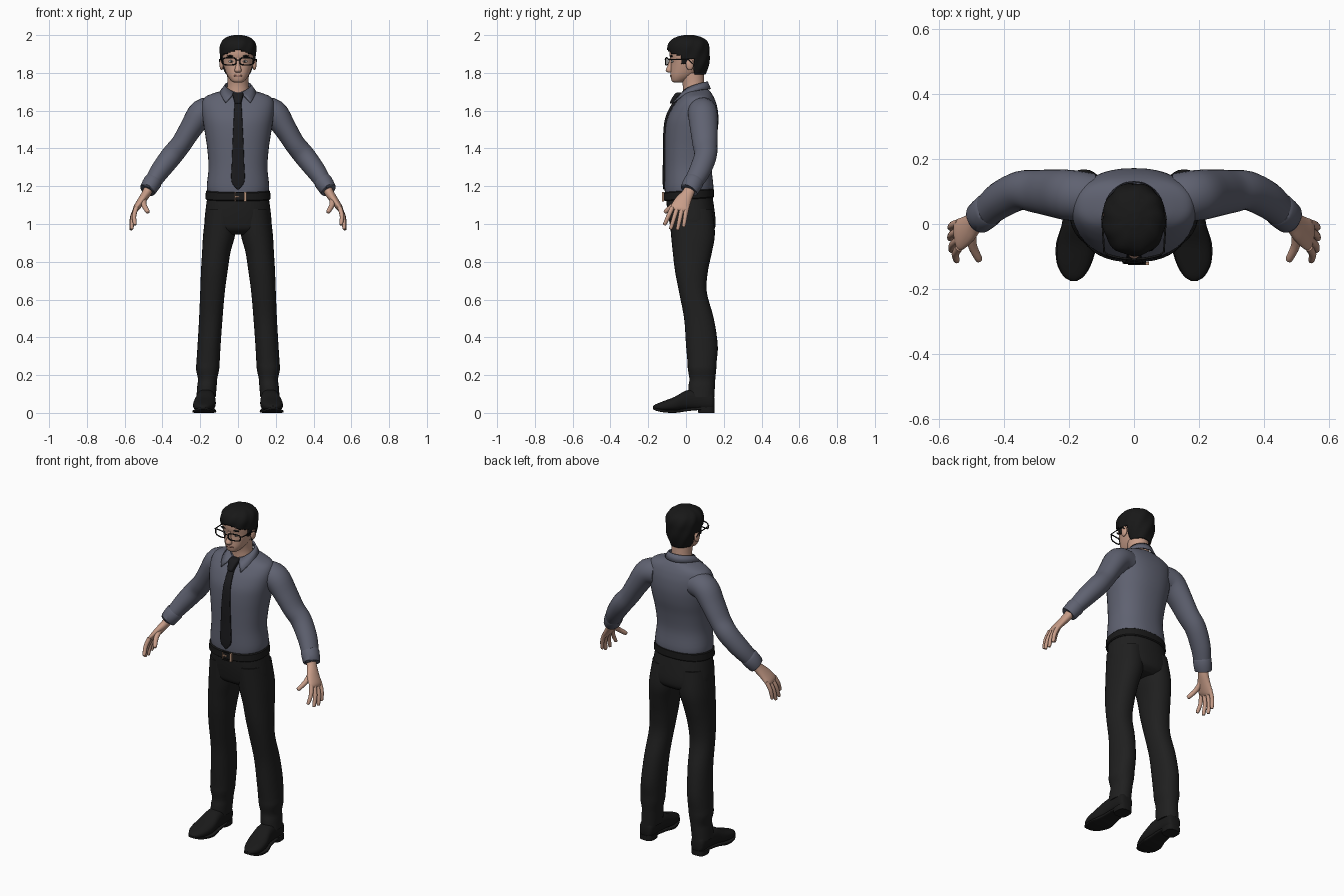
import bpy, bmesh, math
from mathutils import Vector

if "Cube" in bpy.data.objects:
    bpy.data.objects.remove(bpy.data.objects["Cube"])


def material(name, *rgb):
    mat = bpy.data.materials.new(name)
    mat.use_nodes = True
    mat.diffuse_color = (*rgb, 1)
    bsdf = next(n for n in mat.node_tree.nodes if n.type == 'BSDF_PRINCIPLED')
    bsdf.inputs["Base Color"].default_value = (*rgb, 1)
    return mat


SKIN = material("skin", .58, .34, .25)
SHIRT = material("slate_shirt", .115, .122, .165)
CLOTH = material("trouser_black", .014, .014, .014)
TIE = material("tie_black", .011, .011, .013)
HAIR = material("hair_black", .009, .009, .009)
LEATHER = material("leather_black", .01, .01, .01)
METAL = material("buckle_tan", .5, .3, .2)
LIPS = material("lips", .4, .19, .15)
WHITE = material("eye_white", .6, .57, .54)


def finish(name, bm, mat, mirror=False, thickness=0, angle=45):
    """Turn a bmesh into a smooth object, mirrored across x if wanted."""
    mesh = bpy.data.meshes.new(name)
    bm.to_mesh(mesh)
    bm.free()
    mesh.materials.append(mat)
    obj = bpy.data.objects.new(name, mesh)
    bpy.context.collection.objects.link(obj)
    bpy.ops.object.select_all(action='DESELECT')
    obj.select_set(True)
    bpy.context.view_layer.objects.active = obj
    bpy.ops.object.shade_smooth_by_angle(angle=math.radians(angle))
    if thickness:
        obj.modifiers.new("Thickness", 'SOLIDIFY').thickness = thickness
    if mirror:
        obj.modifiers.new("Mirror", 'MIRROR')
    return obj


def spline(rows, steps):
    """Catmull-Rom blend between section rows."""
    out = []
    for i in range(len(rows) - 1):
        p = [rows[min(max(i + k, 0), len(rows) - 1)] for k in (-1, 0, 1, 2)]
        for s in range(steps):
            t = s / steps
            out.append([b + t / 2 * (c - a + t * (2*a - 5*b + 4*c - d + t * (3*b - a - 3*c + d)))
                        for a, b, c, d in zip(*p)])
    return out + [list(rows[-1])]


def loft(rows, axis='z', power=2.0, steps=4, n=28):
    """Skin sections: (pos, lo, hi, lo, hi) on an axis, or (x, y, z, r, r) on a path."""
    rows = spline(rows, steps)
    bm = bmesh.new()
    rings = []
    for i, row in enumerate(rows):
        if axis == 'path':
            here, ru, rv = Vector(row[:3]), row[3], row[4]
            ahead, behind = rows[min(i + 1, len(rows) - 1)], rows[max(i - 1, 0)]
            t = (Vector(ahead[:3]) - Vector(behind[:3])).normalized()
            y = Vector((0, 1, 0))
            v = (y - t * t.dot(y)).normalized()
            u = v.cross(t)
        else:
            pos, a, b, c, d = row
            ru, rv = max((b - a) / 2, .001), max((d - c) / 2, .001)
            u = Vector((1, 0, 0))
            v = Vector((0, 1, 0)) if axis == 'z' else Vector((0, 0, 1))
            along = Vector((0, 0, 1)) if axis == 'z' else Vector((0, 1, 0))
            here = along * pos + u * (a + b) / 2 + v * (c + d) / 2
        ring = []
        for k in range(n):
            ang = math.tau * k / n
            cs, sn = math.cos(ang), math.sin(ang)
            cu = math.copysign(abs(cs) ** (2 / power), cs)
            cv = math.copysign(abs(sn) ** (2 / power), sn)
            ring.append(bm.verts.new(here + u * ru * cu + v * rv * cv))
        rings.append(ring)
    for low, high in zip(rings, rings[1:]):
        for k in range(n):
            m = (k + 1) % n
            bm.faces.new((low[k], low[m], high[m], high[k]))
    bm.faces.new(rings[0])
    bm.faces.new(rings[-1])
    bmesh.ops.recalc_face_normals(bm, faces=bm.faces)
    return bm


def even(*rows):
    """Rows symmetric in x: (z, half width, back y, front y)."""
    return [(z, -w, w, lo, hi) for z, w, lo, hi in rows]


def ball(name, centre, radii, mat, mirror=False):
    bm = bmesh.new()
    bmesh.ops.create_uvsphere(bm, u_segments=16, v_segments=10, radius=1)
    for v in bm.verts:
        v.co = Vector(c + r * p for c, r, p in zip(centre, radii, v.co))
    return finish(name, bm, mat, mirror)


def box(name, centre, size, mat):
    bm = bmesh.new()
    bmesh.ops.create_cube(bm, size=1)
    for v in bm.verts:
        v.co = Vector(c + s * p for c, s, p in zip(centre, size, v.co))
    return finish(name, bm, mat)


# Shirt body, sleeves and cuffs
finish("shirt_body", loft(even(
    (1.155, .158, -.11, .138), (1.2, .165, -.114, .145), (1.3, .156, -.113, .136),
    (1.4, .163, -.113, .148), (1.48, .175, -.111, .165), (1.55, .186, -.102, .172),
    (1.61, .192, -.077, .167), (1.65, .188, -.05, .156), (1.675, .17, -.03, .145),
    (1.692, .13, -.018, .135), (1.705, .088, -.01, .125), (1.715, .06, 0, .11)), power=2.3, n=40), SHIRT)
finish("sleeves", loft([
    (.12, .085, 1.6, .07, .07), (.19, .088, 1.588, .072, .078), (.25, .095, 1.505, .06, .073),
    (.3, .1, 1.425, .055, .066), (.35, .103, 1.363, .057, .06), (.41, .075, 1.285, .052, .057),
    (.45, .042, 1.225, .044, .05), (.47, .024, 1.19, .038, .042)], 'path'), SHIRT, True)
finish("cuffs", loft([
    (.446, .045, 1.232, .044, .048), (.45, .042, 1.226, .049, .053),
    (.477, .019, 1.183, .045, .05), (.479, .017, 1.18, .04, .045)], 'path', steps=2), SHIRT, True)

# Folded collar with front points
bm = bmesh.new()
strip = []
for i in range(41):
    a = i / 20 - 1
    drop = a ** 4
    top, low = math.radians(165) * a, math.radians(150) * a
    wide = .09 + .04 * drop
    strip.append((
        bm.verts.new((.07 * math.sin(top), .045 + .07 * math.cos(top), 1.755 - .06 * a * a)),
        bm.verts.new((wide * math.sin(low), .042 + wide * math.cos(low), 1.715 - .07 * drop))))
for p, q in zip(strip, strip[1:]):
    bm.faces.new((p[0], q[0], q[1], p[1]))
finish("collar", bm, SHIRT, thickness=.008)

# Necktie blade and knot lying on the chest
finish("tie_blade", loft(even(
    (1.183, .003, -.12, -.108), (1.225, .034, -.124, -.108), (1.32, .033, -.123, -.107),
    (1.45, .028, -.122, -.106), (1.55, .023, -.113, -.09), (1.61, .02, -.089, -.065),
    (1.655, .016, -.063, -.035)), power=4), TIE)
finish("tie_knot", loft(even(
    (1.638, .017, -.083, -.04), (1.65, .02, -.083, -.03), (1.685, .029, -.062, -.01),
    (1.697, .024, -.047, -.01)), power=3), TIE)

# Trousers
finish("trouser_hips", loft(even(
    (1.16, .16, -.107, .138), (1.08, .171, -.1, .15), (1.01, .177, -.088, .157),
    (.97, .165, -.075, .15), (.945, .13, -.04, .12)), power=2.3, n=40), CLOTH)
finish("trouser_legs", loft([
    (1.08, .005, .168, -.09, .14), (.95, .014, .184, -.08, .153), (.85, .04, .19, -.07, .137),
    (.75, .055, .196, -.058, .116), (.64, .07, .2, -.037, .11), (.5, .082, .206, -.01, .147),
    (.36, .092, .214, 0, .168), (.27, .097, .22, .008, .162), (.23, .1, .222, .01, .16),
    (.18, .11, .212, .018, .155), (.14, .113, .216, .013, .153), (.085, .118, .22, .012, .15)],
    power=2.2), CLOTH, True)

# Belt, higher at the back, with buckle
bm = loft(even((1.125, .168, -.112, .143), (1.13, .173, -.118, .148),
               (1.168, .17, -.118, .147), (1.173, .165, -.112, .142)), power=2.3, steps=1, n=40)
for v in bm.verts:
    v.co.z += .07 * v.co.y + .004
finish("belt", bm, LEATHER, angle=30)
box("buckle_inner_bar", (-.016, -.122, 1.144), (.006, .009, .05), METAL)
box("buckle_outer_bar", (.038, -.122, 1.144), (.015, .009, .05), METAL)
box("buckle_prong", (-.004, -.122, 1.144), (.024, .009, .007), METAL)
for z in (1.121, 1.167):
    box("buckle_rail", (.01, -.122, z), (.055, .009, .006), LEATHER)

# Shoes with sole and heel
finish("shoe_uppers", loft([
    (.15, .15, .19, .03, .08), (.135, .13, .212, .014, .11), (.06, .124, .216, .016, .125),
    (0, .12, .222, .016, .118), (-.06, .118, .236, .01, .085), (-.12, .132, .236, .01, .062),
    (-.16, .155, .216, .016, .046), (-.174, .175, .196, .022, .036)], 'y', power=2.5), LEATHER, True)
finish("shoe_soles", loft([
    (.14, .135, .208, .014, .03), (.06, .126, .215, .014, .03), (0, .122, .222, .008, .024),
    (-.06, .115, .24, 0, .016), (-.12, .13, .238, .003, .018),
    (-.16, .153, .218, .012, .025), (-.175, .175, .196, .02, .029)], 'y', power=5), LEATHER, True)
finish("shoe_heels", loft([(0, .13, .214, .065, .152), (.03, .128, .216, .06, .152)],
                          power=3, steps=1), LEATHER, True)

# Hands
finish("palms", loft([
    (.465, .028, 1.205, .025, .033), (.483, .012, 1.165, .024, .031), (.512, -.016, 1.122, .021, .043),
    (.538, -.033, 1.085, .017, .049), (.545, -.038, 1.07, .01, .042)], 'path'), SKIN, True)


def finger(name, base, tip, r):
    base, tip = Vector(base), Vector(tip)
    mid = base.lerp(tip, .5) + Vector((.008, 0, 0))
    end = tip + (tip - mid).normalized() * .006
    finish(name, loft([(*base, r, r), (*mid, r * .92, r * .92), (*tip, r * .75, r * .75),
                       (*end, r * .25, r * .25)], 'path', n=12), SKIN, True)


for name, y, tip in (("index_fingers", -.072, (.546, -.112, 1.0)),
                     ("middle_fingers", -.046, (.562, -.08, .978)),
                     ("ring_fingers", -.02, (.566, -.044, .974)),
                     ("little_fingers", .004, (.565, -.012, .99))):
    finger(name, (.538, y, 1.088), tip, .0125)
finger("thumbs", (.5, -.028, 1.13), (.478, -.108, 1.066), .015)

# Neck and head
finish("neck", loft(even((1.69, .062, -.015, .1), (1.74, .056, -.018, .097),
                         (1.8, .058, -.035, .095))), SKIN)
finish("head", loft(even(
    (1.75, .022, -.066, -.02), (1.758, .036, -.076, 0), (1.785, .056, -.082, .05),
    (1.82, .071, -.081, .088), (1.86, .082, -.08, .105), (1.9, .085, -.088, .112),
    (1.94, .082, -.082, .11), (1.97, .062, -.055, .085), (1.982, .03, -.02, .05)), power=2.25, n=40), SKIN)
finish("nose", loft(even(
    (1.878, .009, -.087, -.07), (1.845, .01, -.094, -.07), (1.818, .018, -.107, -.07),
    (1.806, .016, -.103, -.07), (1.802, .008, -.092, -.075)), n=16), SKIN)
ball("ears", (.087, .02, 1.845), (.011, .021, .031), SKIN, True)
ball("lips", (0, -.078, 1.785), (.025, .008, .006), LIPS)
ball("eyes", (.035, -.071, 1.861), (.015, .008, .007), WHITE, True)
ball("irises", (.035, -.0755, 1.861), (.006, .005, .006), HAIR, True)
ball("eyebrows", (.038, -.077, 1.889), (.023, .008, .005), HAIR, True)

# Hair shell trimmed along a hairline, with soft wavy locks
bm = loft(even(
    (1.78, .058, -.05, .1), (1.82, .079, -.088, .114), (1.86, .09, -.092, .123),
    (1.9, .095, -.095, .125), (1.94, .096, -.097, .123), (1.97, .084, -.083, .109),
    (1.99, .058, -.052, .078), (2.0, .02, -.01, .04)), power=2.15, steps=6, n=72)


def hairline(p):
    if p.y < -.028:
        return 1.924 - .35 * abs(p.x)
    if p.y < .002:
        return 1.845
    return 1.873 if p.y < .042 else 1.788


bald = [f for f in bm.faces if f.calc_center_median().z < hairline(f.calc_center_median())]
bmesh.ops.delete(bm, geom=bald, context='FACES')
for v in bm.verts:
    ang = math.atan2(v.co.x, v.co.y - .015)
    wave = 1 + .02 * math.sin(9 * ang + 45 * v.co.z)
    v.co.x *= wave
    v.co.y = .015 + (v.co.y - .015) * wave
finish("hair", bm, HAIR, thickness=.013)


# Glasses
def wire(name, points, radius, cyclic=False):
    curve = bpy.data.curves.new(name, 'CURVE')
    curve.dimensions = '3D'
    curve.bevel_depth = radius
    curve.bevel_resolution = 2
    curve.use_fill_caps = True
    line = curve.splines.new('POLY')
    line.points.add(len(points) - 1)
    for p, co in zip(line.points, points):
        p.co = (*co, 1)
    line.use_cyclic_u = cyclic
    curve.materials.append(LEATHER)
    bpy.context.collection.objects.link(bpy.data.objects.new(name, curve))


for side, label in ((1, "left"), (-1, "right")):
    rim = []
    for k in range(24):
        c, s = math.cos(math.tau * k / 24), math.sin(math.tau * k / 24)
        x = .046 + .036 * math.copysign(abs(c) ** .6, c)
        rim.append((side * x, -.108 + 2 * x * x, 1.861 + .019 * math.copysign(abs(s) ** .6, s)))
    wire(label + "_rim", rim, .0034, True)
    wire(label + "_temple", [(side * .082, -.094, 1.87), (side * .092, -.086, 1.871),
                             (side * .098, .015, 1.87), (side * .095, .035, 1.85)], .003)
wire("glasses_bridge", [(-.011, -.107, 1.867), (0, -.11, 1.869), (.011, -.107, 1.867)], .003)
